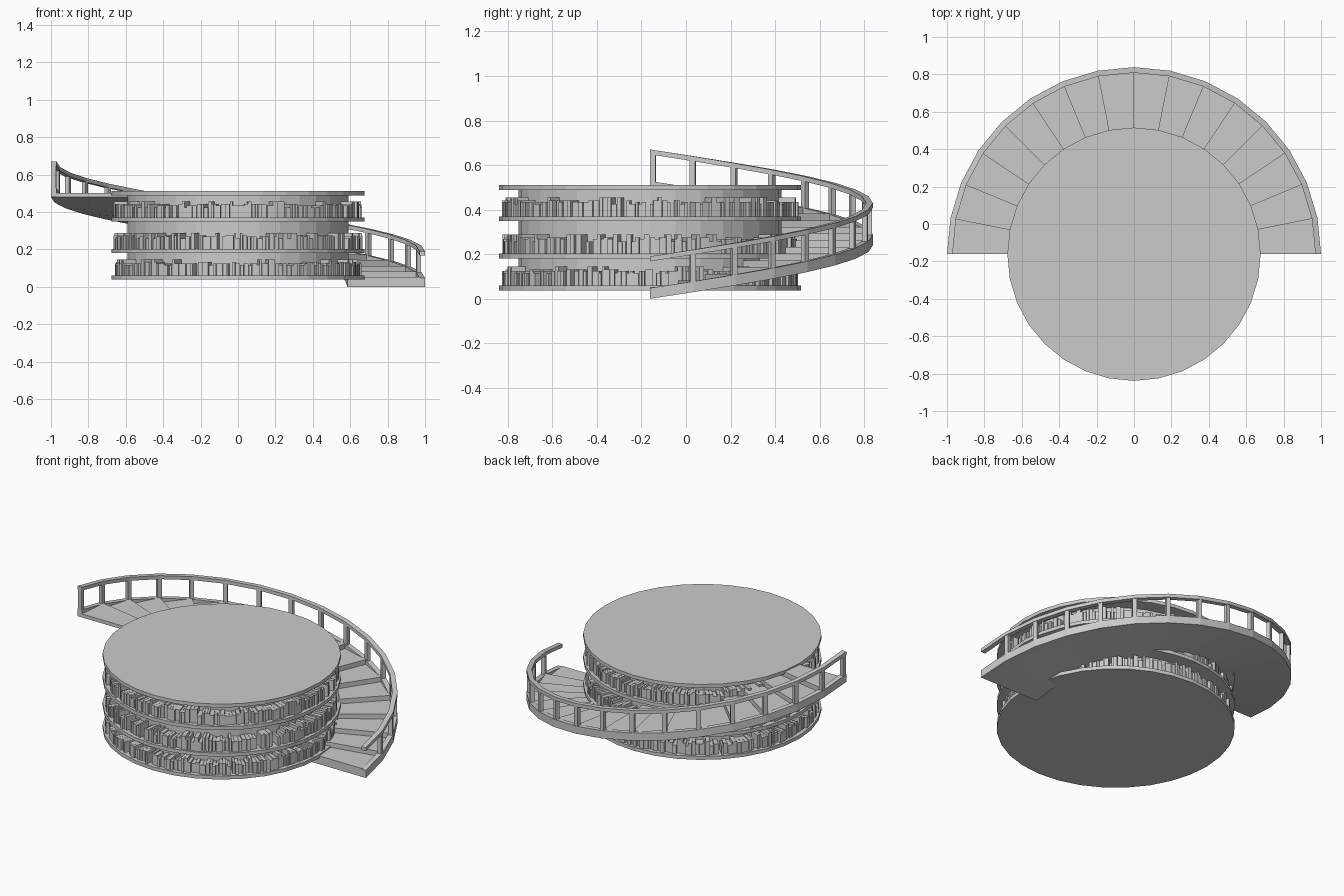
import bpy, bmesh, math, random

if "Cube" in bpy.data.objects:
    bpy.data.objects.remove(bpy.data.objects["Cube"])

random.seed(4)
CY = -0.1615            # y of the drum axis
SEG = 32                # sides of a full turn
STEPS = 16              # half a turn of stairs
DA = 2 * math.pi / SEG
RISE = 0.03
HEX = [(0, 3, 2, 1), (4, 5, 6, 7), (0, 1, 5, 4), (1, 2, 6, 5), (2, 3, 7, 6), (3, 0, 4, 7)]


def polar(r, a, z):
    return (r * math.cos(a), CY + r * math.sin(a), z)


def finish(name, bm):
    bmesh.ops.recalc_face_normals(bm, faces=bm.faces)
    me = bpy.data.meshes.new(name)
    bm.to_mesh(me)
    bm.free()
    ob = bpy.data.objects.new(name, me)
    bpy.context.collection.objects.link(ob)
    return ob


def disc(name, r, z0, z1):
    bm = bmesh.new()
    rings = [[bm.verts.new(polar(r, i * DA, z)) for i in range(SEG)] for z in (z0, z1)]
    bm.faces.new(rings[0][::-1])
    bm.faces.new(rings[1])
    for i in range(SEG):
        j = (i + 1) % SEG
        bm.faces.new((rings[0][i], rings[0][j], rings[1][j], rings[1][i]))
    return finish(name, bm)


def wedge(bm, r0, r1, a0, a1, bottom, top):
    """Block between two radii and angles; bottom/top give z at a0 and a1."""
    v = [bm.verts.new(polar(r, a, z[k]))
         for z in (bottom, top)
         for r, a, k in ((r0, a0, 0), (r1, a0, 0), (r1, a1, 1), (r0, a1, 1))]
    for f in HEX:
        bm.faces.new([v[i] for i in f])


def helix_band(name, r0, r1, z_low, z_high):
    """Continuous sloping band following the stair."""
    bm = bmesh.new()
    prev = first = None
    for i in range(STEPS + 1):
        s = i * RISE
        ring = [bm.verts.new(polar(r, i * DA, s + z))
                for r, z in ((r0, z_low), (r1, z_low), (r1, z_high), (r0, z_high))]
        if prev:
            for k in range(4):
                m = (k + 1) % 4
                bm.faces.new((prev[k], prev[m], ring[m], ring[k]))
        first = first or ring
        prev = ring
    bm.faces.new(first)
    bm.faces.new(prev)
    return finish(name, bm)


# Drum: core, three shelves and the top platform
disc("drum_core", 0.59, 0.05, 0.50)
disc("top_platform", 0.677, 0.489, 0.511)
shelf_tops = (0.06, 0.203, 0.37)
for n, z in enumerate(shelf_tops):
    disc(f"shelf_{n + 1}", 0.677, z - 0.022, z)

# Rings of books of varied width, height and depth
for n, z in enumerate(shelf_tops):
    bm = bmesh.new()
    a = 0.0
    while a < 2 * math.pi - 0.03:
        w = random.uniform(0.018, 0.042)
        if random.random() > 0.06:
            h = random.choice((0.055, 0.065, 0.065, 0.072, 0.085))
            r = random.uniform(0.645, 0.667)
            wedge(bm, 0.58, r, a, a + w - 0.002, (z, z), (z + h, z + h))
        a += w
    finish(f"books_{n + 1}", bm)

# Stair treads: flat tops, sloping undersides
bm = bmesh.new()
for i in range(STEPS):
    t = RISE * (i + 1) + 0.022
    wedge(bm, 0.585, 0.975, i * DA, (i + 1) * DA, (i * RISE, (i + 1) * RISE), (t, t))
finish("stair_treads", bm)

# Outer stringer and handrail
helix_band("stringer", 0.97, 1.0, 0.0, 0.048)
helix_band("handrail", 0.97, 1.0, 0.168, 0.19)

# Railing posts, one per step
bm = bmesh.new()
for i in range(1, STEPS + 1):
    a1 = min(i * DA + 0.013, STEPS * DA)
    a0 = a1 - 0.026
    s = i * RISE
    wedge(bm, 0.972, 0.996, a0, a1, (s + 0.03, s + 0.03), (s + 0.178, s + 0.178))
finish("railing_posts", bm)
